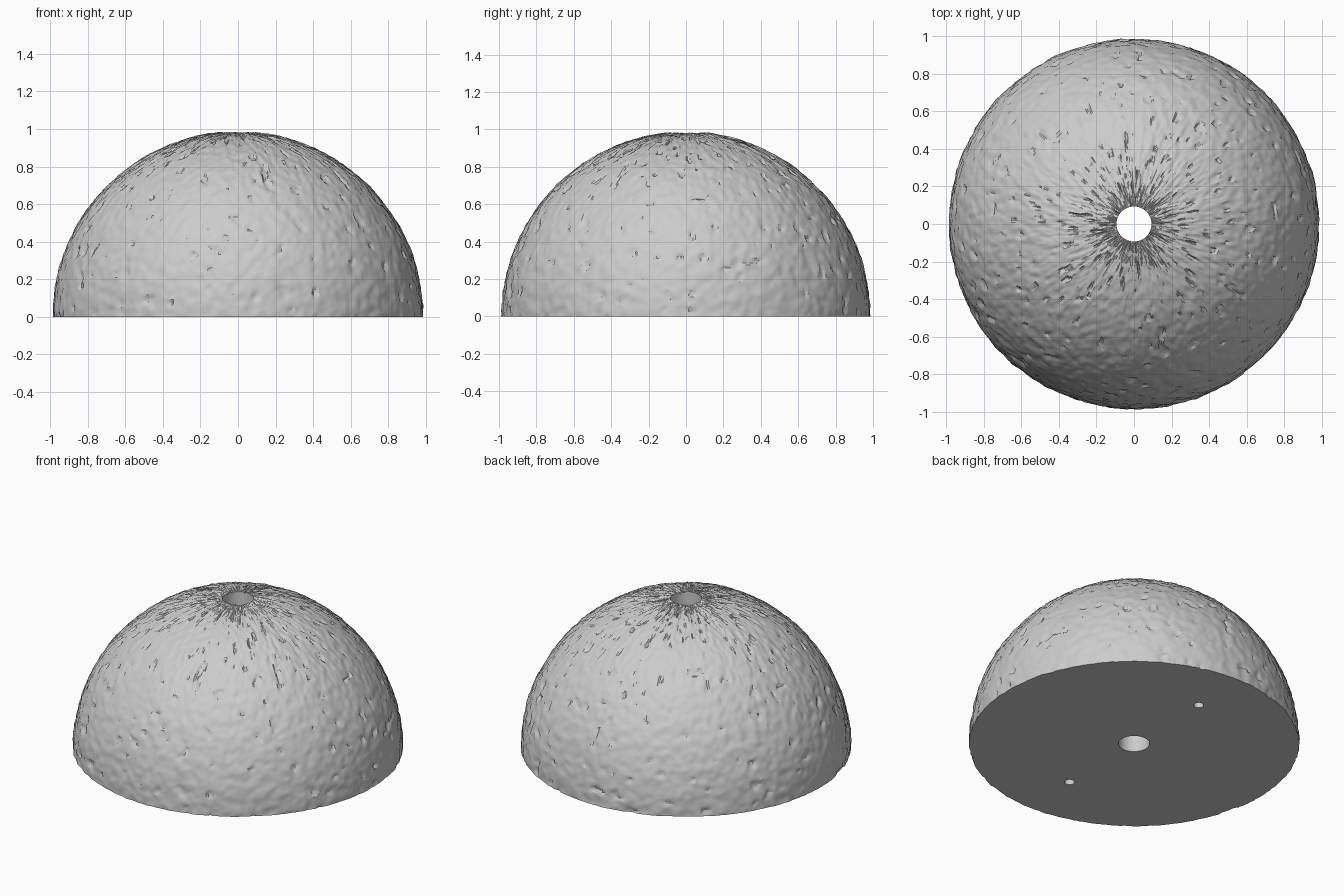
import bpy, bmesh, math
from mathutils import Vector, noise

if "Cube" in bpy.data.objects:
    bpy.data.objects.remove(bpy.data.objects["Cube"], do_unlink=True)

RADIUS = 0.985        # mean dome radius
BORE = 0.093          # central through hole
PIN_OFFSET = 0.6      # blind pin holes in the flat base
PIN_RADIUS = 0.03
PIN_DEPTH = 0.2
SEGMENTS, RINGS = 440, 110

stone = bpy.data.materials.new("grey_stone")
stone.use_nodes = True
stone.diffuse_color = (0.6, 0.6, 0.6, 1)
stone.node_tree.nodes["Principled BSDF"].inputs["Base Color"].default_value = (0.6, 0.6, 0.6, 1)


def add_object(name, bm):
    mesh = bpy.data.meshes.new(name)
    bmesh.ops.recalc_face_normals(bm, faces=bm.faces)
    bm.to_mesh(mesh)
    bm.free()
    mesh.materials.append(stone)
    obj = bpy.data.objects.new(name, mesh)
    bpy.context.collection.objects.link(obj)
    return obj


def relief(angle, elevation):
    """Rough rock relief: soft bumps plus sharp-edged pits, narrowing to the pole."""
    p = Vector((math.cos(angle), math.sin(angle), elevation))
    bumps = 0.006 * noise.noise(p * 19) + 0.003 * noise.noise(p * 40)
    broad = 0.004 * noise.noise(p * 4)
    edge = (noise.noise(p * 15 + Vector((7, 3, 5))) - 0.42) / 0.08
    pit = 0.009 * min(max(edge, 0), 1)
    return min(RADIUS + bumps + broad - pit, 0.999)


# Dome: rough outer rings, then the straight bore, then the flat base
bm = bmesh.new()
angles = [math.tau * i / SEGMENTS for i in range(SEGMENTS)]
top = math.acos(BORE / RADIUS)
rings = []
for j in range(RINGS + 1):
    elevation = top * j / RINGS
    ring = []
    for a in angles:
        r = relief(a, elevation)
        flat = BORE if j == RINGS else r * math.cos(elevation)
        ring.append(bm.verts.new((flat * math.cos(a), flat * math.sin(a), r * math.sin(elevation))))
    rings.append(ring)
rings.append([bm.verts.new((BORE * math.cos(a), BORE * math.sin(a), 0)) for a in angles])
for k, lower in enumerate(rings):
    upper = rings[(k + 1) % len(rings)]
    for i in range(SEGMENTS):
        n = (i + 1) % SEGMENTS
        bm.faces.new((lower[i], lower[n], upper[n], upper[i]))
dome = add_object("rough_dome", bm)

# Two blind pin holes drilled into the base
bm = bmesh.new()
for side in (-1, 1):
    made = bmesh.ops.create_cone(bm, cap_ends=True, segments=32, radius1=PIN_RADIUS,
                                 radius2=PIN_RADIUS, depth=2 * PIN_DEPTH)
    bmesh.ops.translate(bm, verts=made["verts"], vec=(0, side * PIN_OFFSET, 0))
cutter = add_object("pin_hole_cutter", bm)
cutter.hide_render = True

drill = dome.modifiers.new("pin_holes", "BOOLEAN")
drill.operation = "DIFFERENCE"
drill.solver = "EXACT"
drill.object = cutter

bpy.ops.object.select_all(action="DESELECT")
dome.select_set(True)
bpy.context.view_layer.objects.active = dome
bpy.ops.object.modifier_apply(modifier=drill.name)
bpy.data.objects.remove(cutter, do_unlink=True)
bpy.ops.object.shade_smooth_by_angle(angle=math.radians(30))
